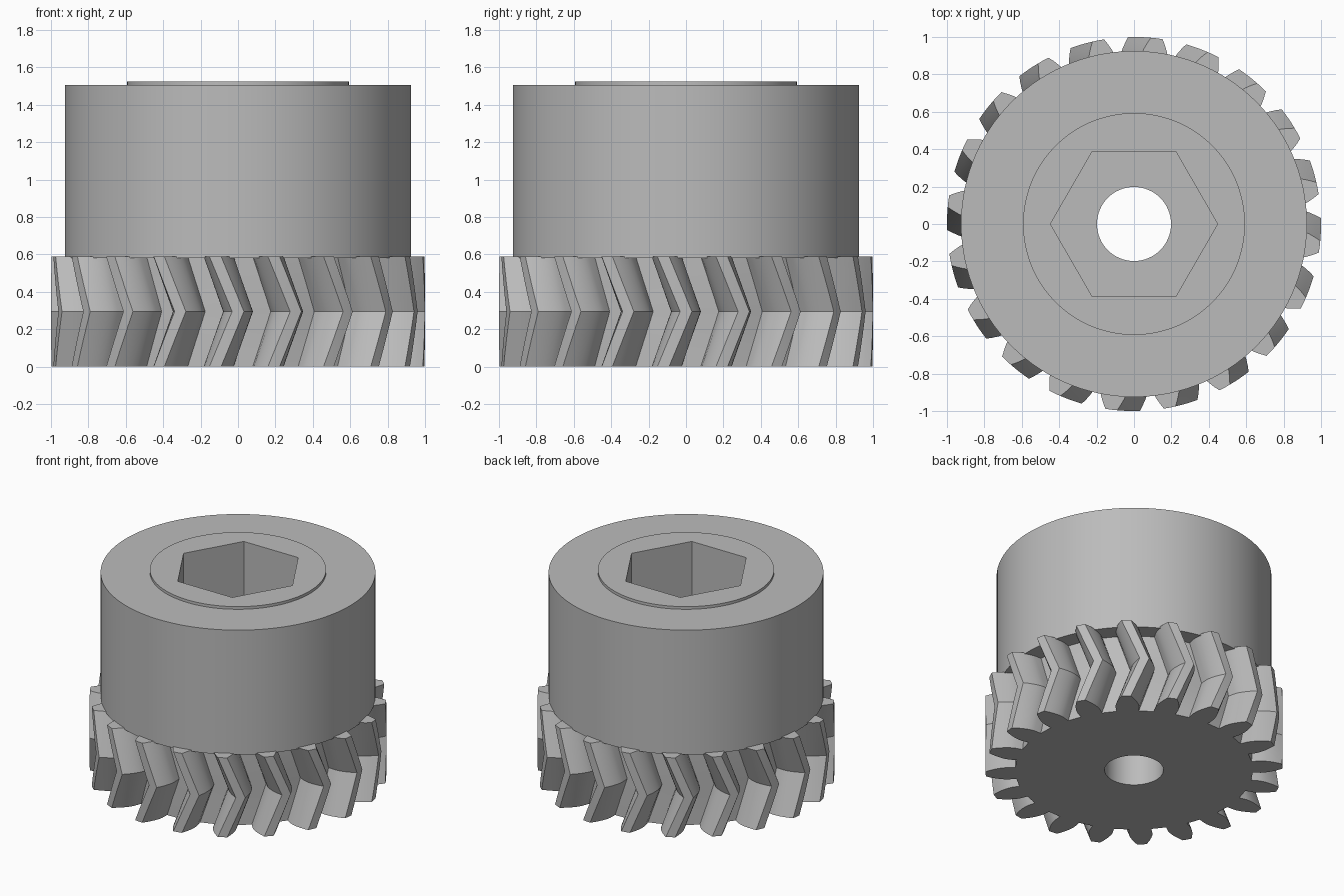
import bpy, bmesh, math

if "Cube" in bpy.data.objects:
    bpy.data.objects.remove(bpy.data.objects["Cube"], do_unlink=True)

TEETH, TIP, ROOT, PRESSURE = 20, 1.0, 0.80, math.radians(20)
PITCH = TIP * TEETH / (TEETH + 2)
GEAR_H, TWIST = 0.59, math.radians(7)

grey = bpy.data.materials.new("plain_grey")
grey.use_nodes = True
grey.diffuse_color = (0.5, 0.5, 0.5, 1)
grey.node_tree.nodes["Principled BSDF"].inputs["Base Color"].default_value = (0.5, 0.5, 0.5, 1)


def loft(name, rings):
    """Solid skinned through closed rings of equal point count."""
    bm = bmesh.new()
    rows = [[bm.verts.new(p) for p in ring] for ring in rings]
    n = len(rows[0])
    for a, b in zip(rows, rows[1:]):
        for i in range(n):
            j = (i + 1) % n
            bm.faces.new((a[i], a[j], b[j], b[i]))
    bm.faces.new(rows[0][::-1])
    bm.faces.new(rows[-1])
    mesh = bpy.data.meshes.new(name)
    bm.to_mesh(mesh)
    bm.free()
    mesh.materials.append(grey)
    obj = bpy.data.objects.new(name, mesh)
    bpy.context.collection.objects.link(obj)
    return obj


def circle(r, z, n):
    return [(r * math.cos(math.tau * i / n), r * math.sin(math.tau * i / n), z) for i in range(n)]


def cut(target, cutter):
    mod = target.modifiers.new("cut", "BOOLEAN")
    mod.operation, mod.solver, mod.object = "DIFFERENCE", "EXACT", cutter
    bpy.context.view_layer.objects.active = target
    bpy.ops.object.modifier_apply(modifier=mod.name)


def involute(a):
    return math.tan(a) - a


def tooth_half_angle(r):
    base = PITCH * math.cos(PRESSURE)
    return math.pi / TEETH / 2 + involute(PRESSURE) - involute(math.acos(min(1, base / r)))


# Tooth outline: one flank from root to tip, mirrored around the tooth centre
base_r = PITCH * math.cos(PRESSURE)
radii = [ROOT] + [base_r + (TIP - base_r) * k / 5 for k in range(6)]
flank = [(r, -tooth_half_angle(r)) for r in radii]
tooth = flank + [(TIP, 0)] + [(r, -a) for r, a in reversed(flank)]


def gear_ring(z):
    # Ends lag behind the middle, giving the chevron
    turn = -TWIST * abs(2 * z / GEAR_H - 1) - math.pi / 2
    ring = []
    for t in range(TEETH):
        for r, a in tooth:
            ang = a + turn + math.tau * t / TEETH
            ring.append((r * math.cos(ang), r * math.sin(ang), z))
    return ring


# Herringbone gear
gear = loft("herringbone_gear", [gear_ring(GEAR_H * k / 8) for k in range(9)])

# Hub with a thin raised collar on top
hub = loft("hub", [circle(r, z, 120) for r, z in
                   ((0.925, 0.58), (0.925, 1.505), (0.593, 1.505), (0.593, 1.525))])

# Through bore and hexagonal socket
bore = loft("bore_cutter", [circle(0.198, z, 64) for z in (-0.5, 2)])
socket = loft("socket_cutter", [circle(0.447, z, 6) for z in (0.8, 2)])
cut(gear, bore)
cut(hub, bore)
cut(hub, socket)
for cutter in (bore, socket):
    bpy.data.objects.remove(cutter, do_unlink=True)

# Smooth round walls, crisp edges
for obj in (gear, hub):
    bpy.ops.object.select_all(action="DESELECT")
    obj.select_set(True)
    bpy.context.view_layer.objects.active = obj
    bpy.ops.object.shade_smooth_by_angle(angle=math.radians(25))
